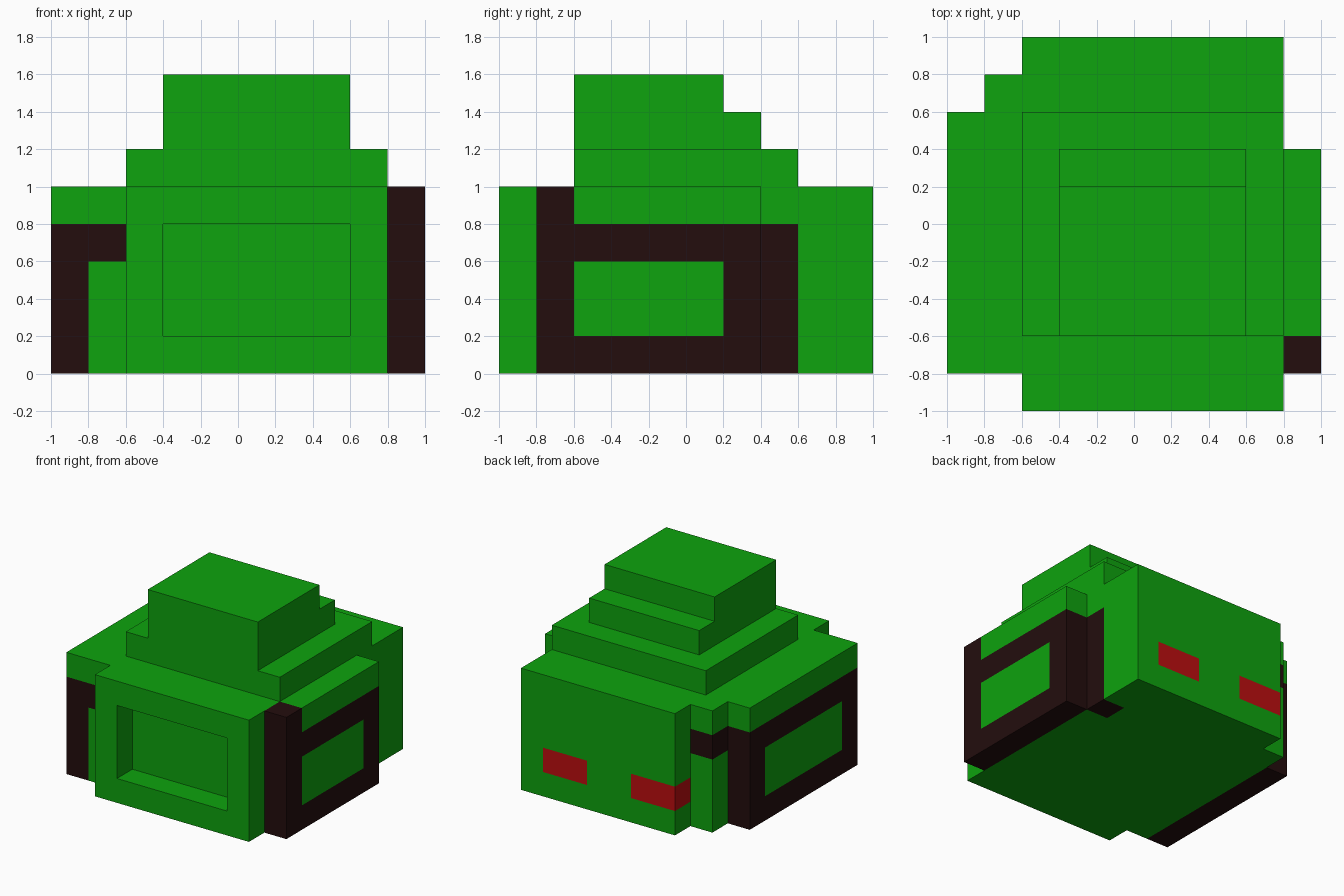
import bpy
import bmesh
from mathutils import Vector

if "Cube" in bpy.data.objects:
    bpy.data.objects.remove(bpy.data.objects["Cube"], do_unlink=True)


def make_material(name, rgb):
    mat = bpy.data.materials.new(name)
    mat.use_nodes = True
    mat.diffuse_color = (*rgb, 1)
    mat.node_tree.nodes["Principled BSDF"].inputs["Base Color"].default_value = (*rgb, 1)
    return mat


GREEN, DARK, RED = 0, 1, 2
MATERIALS = [
    make_material("leaf green", (0.0044, 0.366, 0.0044)),
    make_material("dark brown", (0.0168, 0.004, 0.004)),
    make_material("lamp red", (0.5, 0.0044, 0.005)),
]


def prism(profile, direction):
    """Closed solid made by pushing a flat outline along a direction."""
    bm = bmesh.new()
    base = [Vector(p) for p in profile]
    lower = [bm.verts.new(p) for p in base]
    upper = [bm.verts.new(p + Vector(direction)) for p in base]
    bm.faces.new(lower)
    bm.faces.new(upper)
    for i in range(len(base)):
        j = (i + 1) % len(base)
        bm.faces.new((lower[i], lower[j], upper[j], upper[i]))
    bmesh.ops.recalc_face_normals(bm, faces=bm.faces[:])
    return bm


def finish(bm, name):
    bmesh.ops.recalc_face_normals(bm, faces=bm.faces[:])
    mesh = bpy.data.meshes.new(name)
    bm.to_mesh(mesh)
    bm.free()
    for mat in MATERIALS:
        mesh.materials.append(mat)
    obj = bpy.data.objects.new(name, mesh)
    bpy.context.collection.objects.link(obj)
    return obj


def inside(p, box):
    return all(lo < v < hi for v, (lo, hi) in zip(p, box))


# Colour regions as x, y, z ranges; later ones win
PAINT = [
    (DARK, ((0.8, 1), (-0.8, 0.4), (0, 0.8))),          # left wheel arch
    (DARK, ((0.8, 1), (-0.8, -0.6), (0.8, 1))),         # left front post
    (DARK, ((0.6, 0.8), (0.4, 0.6), (0, 0.8))),         # left rear post
    (DARK, ((-1, -0.8), (-0.8, 0.6), (0, 0.8))),        # right frame
    (DARK, ((-0.8, -0.6), (-0.8, 0.8), (0.6, 0.8))),    # right band
    (GREEN, ((0.8, 1), (-0.6, 0.2), (0.2, 0.6))),       # left panel
    (GREEN, ((-1, -0.8), (-0.6, 0.4), (0.2, 0.6))),     # right panel
    (RED, ((0.2, 0.6), (0.8, 1), (0.2, 0.4))),          # left rear lamp
    (RED, ((-0.6, -0.2), (0.8, 1), (0.2, 0.4))),        # right rear lamp
]
RECESS = ((-0.4, 0.6), (-1.1, -0.8), (0.2, 0.8))

# Body: stepped footprint pushed up to the deck
footprint = [
    (-0.6, -1), (0.8, -1), (0.8, -0.8), (1, -0.8), (1, 0.4), (0.8, 0.4),
    (0.8, 1), (-0.6, 1), (-0.6, 0.8), (-0.8, 0.8), (-0.8, 0.6), (-1, 0.6),
    (-1, -0.8), (-0.6, -0.8),
]
bm = prism([(x, y, 0) for x, y in footprint], (0, 0, 1))

# Cut the faces along the colour borders
boxes = [box for _, box in PAINT] + [RECESS]
for axis in range(3):
    normal = Vector([float(i == axis) for i in range(3)])
    for level in sorted({v for box in boxes for v in box[axis]}):
        if (axis == 2 and not 0 < level < 1) or abs(level) >= 1:
            continue
        geom = bm.verts[:] + bm.edges[:] + bm.faces[:]
        bmesh.ops.bisect_plane(bm, geom=geom, dist=1e-4,
                               plane_co=normal * level, plane_no=normal)
bm.normal_update()

# Paint each face by the region just under its surface
for face in bm.faces:
    point = face.calc_center_median() - face.normal * 0.02
    for index, box in PAINT:
        if inside(point, box):
            face.material_index = index

# Sunken front panel
panel = [f for f in bm.faces
         if f.normal.y < -0.9 and inside(f.calc_center_median(), RECESS)]
pushed = bmesh.ops.extrude_face_region(bm, geom=panel)["geom"]
bmesh.ops.translate(bm, vec=(0, 0.2, 0),
                    verts=[v for v in pushed if isinstance(v, bmesh.types.BMVert)])
leftover = [f for f in panel if f.is_valid]
if leftover:
    bmesh.ops.delete(bm, geom=leftover, context='FACES')
finish(bm, "body")

# Roof base slab
slab = [(-0.6, -0.6, 1), (0.8, -0.6, 1), (0.8, 0.6, 1), (-0.6, 0.6, 1)]
finish(prism(slab, (0, 0, 0.2)), "roof_base")

# Roof top, stepped at the back
side = [(-0.6, 1.2), (0.4, 1.2), (0.4, 1.4), (0.2, 1.4), (0.2, 1.6), (-0.6, 1.6)]
finish(prism([(-0.4, y, z) for y, z in side], (1, 0, 0)), "roof_top")
